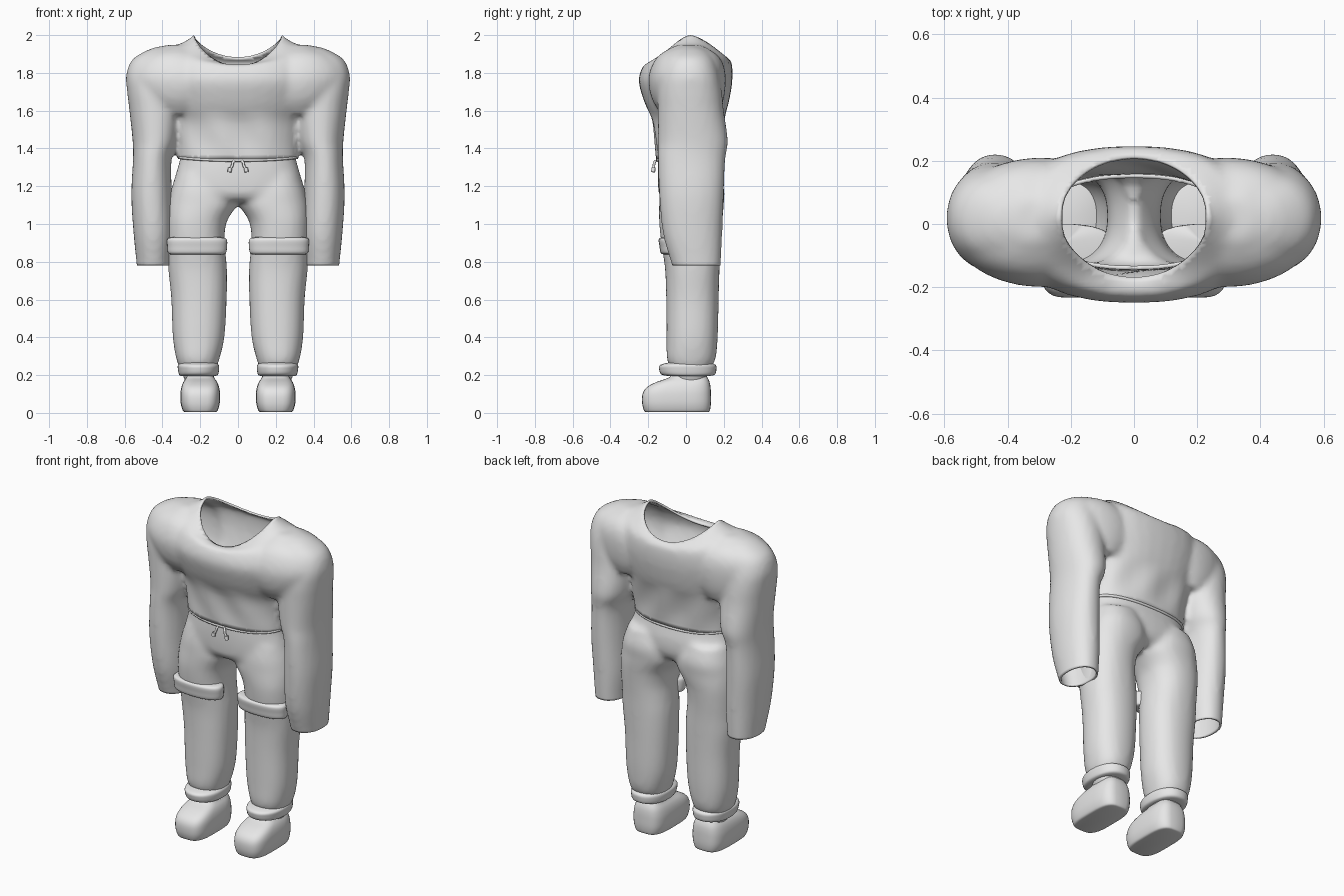
import bpy, bmesh, math
from mathutils import Vector

cube = bpy.data.objects.get("Cube")
if cube:
    bpy.data.objects.remove(cube, do_unlink=True)

cloth = bpy.data.materials.new("light grey cloth")
cloth.use_nodes = True
GREY = (0.8, 0.8, 0.8, 1)
cloth.diffuse_color = GREY
cloth.node_tree.nodes["Principled BSDF"].inputs["Base Color"].default_value = GREY

SEG = 36


def spline(rows, steps=4):
    """Catmull-Rom interpolation between cross-section rows."""
    out = []
    for i in range(len(rows) - 1):
        a, b = rows[max(i - 1, 0)], rows[i]
        c, d = rows[i + 1], rows[min(i + 2, len(rows) - 1)]
        for k in range(steps):
            t = k / steps
            out.append([0.5 * (2 * q + (r - p) * t + (2 * p - 5 * q + 4 * r - s) * t * t
                               + (3 * q - p - 3 * r + s) * t ** 3)
                        for p, q, r, s in zip(a, b, c, d)])
    return out + [list(rows[-1])]


def sag_at(sag, sn):
    return sag * abs(sn) ** 1.5 * (1 if sn < 0 else 0.72)


def loft(bm, rows, side=1, power=2.3, dip=0.0):
    """Rows are (z, x0, x1, y_front, y_back, sag), bottom to top."""
    rows = spline([tuple(r) + (0,) * (6 - len(r)) for r in rows])
    rings = []
    for z, x0, x1, yf, yb, sag in rows:
        ring = []
        for i in range(SEG):
            a = math.tau * i / SEG
            c, s = math.cos(a), math.sin(a)
            ex = math.copysign(abs(c) ** (2 / power), c)
            ey = math.copysign(abs(s) ** (2 / power), s)
            ring.append(bm.verts.new((side * (x0 + x1) / 2 + ex * (x1 - x0) / 2,
                                      (yf + yb) / 2 + ey * (yb - yf) / 2,
                                      z - sag_at(sag, s))))
        rings.append(ring)
    for lo, hi in zip(rings, rings[1:]):
        for i in range(SEG):
            j = (i + 1) % SEG
            bm.faces.new((lo[i], lo[j], hi[j], hi[i]))
    bm.faces.new(rings[0][::-1])
    top = rings[-1]
    mid = sum((v.co for v in top), Vector()) / SEG
    tip = bm.verts.new(mid - Vector((0, 0, dip)))
    for i in range(SEG):
        bm.faces.new((top[i], top[(i + 1) % SEG], tip))


def finish(bm, name, angle=45):
    mesh = bpy.data.meshes.new(name)
    bm.to_mesh(mesh)
    bm.free()
    mesh.materials.clear()
    mesh.materials.append(cloth)
    for p in mesh.polygons:
        p.use_smooth = True
    mesh.set_sharp_from_angle(angle=math.radians(angle))
    ob = bpy.data.objects.new(name, mesh)
    bpy.context.collection.objects.link(ob)
    return ob


def fuse(bm, name):
    """Merge overlapping solids into one smooth skin and return it as a bmesh."""
    ob = finish(bm, name)
    rem = ob.modifiers.new("fuse", "REMESH")
    rem.mode = "VOXEL"
    rem.voxel_size = 0.016
    smooth = ob.modifiers.new("soften", "SMOOTH")
    smooth.factor = 0.5
    smooth.iterations = 6
    dg = bpy.context.evaluated_depsgraph_get()
    mesh = bpy.data.meshes.new_from_object(ob.evaluated_get(dg))
    out = bmesh.new()
    out.from_mesh(mesh)
    bpy.data.objects.remove(ob, do_unlink=True)
    bpy.data.meshes.remove(mesh)
    return out


def remove_faces(bm, rule):
    bmesh.ops.delete(bm, geom=[f for f in bm.faces if rule(f.calc_center_median())],
                     context="FACES")


def hollow(ob, thickness=0.012):
    mod = ob.modifiers.new("cloth thickness", "SOLIDIFY")
    mod.thickness = thickness
    mod.offset = -1


# Shirt: torso, shoulders and sleeves fused, then opened at neck, waist and cuffs
NECK_X, NECK_Y, NECK_C, NECK_Z, NECK_SAG = 0.235, 0.19, 0.022, 2.0, 0.162
HEM, CUFF = 1.345, 0.78
bm = bmesh.new()
torso = [(1.29, 0.31, -.155, .165, 0), (1.36, 0.315, -.16, .17, 0), (1.45, 0.32, -.165, .18, 0),
         (1.55, 0.335, -.18, .2, 0), (1.65, 0.37, -.222, .228, 0), (1.76, 0.40, -.251, .246, 0),
         (1.86, 0.39, -.228, .245, .025), (1.93, 0.35, -.205, .235, .075),
         (1.97, 0.28, -.187, .224, .125),
         (NECK_Z, NECK_X, NECK_C - NECK_Y, NECK_C + NECK_Y, NECK_SAG)]
loft(bm, [(z, -x, x, f, b, s) for z, x, f, b, s in torso], dip=0.15)
shoulder = [(1.58, .18, .44, -.13, .17), (1.66, .06, .54, -.18, .2), (1.76, 0, .587, -.2, .21),
            (1.84, .04, .567, -.18, .2), (1.9, .15, .50, -.135, .16), (1.948, .25, .38, -.05, .08)]
sleeve = [(0.73, .36, .532, -.06, .18), (0.80, .357, .538, -.08, .185), (0.95, .345, .553, -.122, .192),
          (1.15, .35, .565, -.142, .2), (1.34, .352, .556, -.148, .208), (1.44, .318, .558, -.148, .222),
          (1.6, .3, .575, -.15, .2), (1.7, .3, .587, -.15, .19), (1.79, .28, .592, -.14, .175),
          (1.87, .26, .56, -.115, .15), (1.92, .26, .48, -.08, .11), (1.94, .3, .42, -.03, .06)]
for side in (-1, 1):
    loft(bm, shoulder, side, 2)
    loft(bm, sleeve, side, 2.15)
bm = fuse(bm, "shirt")


def neck_radius(p):
    return math.hypot(p.x / NECK_X, (p.y - NECK_C) / NECK_Y)


remove_faces(bm, lambda p: (p.z > 1.65 and neck_radius(p) < 1.02)
             or p.z < (CUFF if abs(p.x) > 0.335 else HEM))
for v in bm.verts:
    if v.is_boundary:
        if v.co.z > 1.65:
            r = neck_radius(v.co)
            v.co.x /= r
            v.co.y = NECK_C + (v.co.y - NECK_C) / r
            v.co.z = NECK_Z - sag_at(NECK_SAG, (v.co.y - NECK_C) / NECK_Y)
        elif abs(v.co.z - HEM) < 0.03:
            v.co.z = HEM
        elif abs(v.co.z - CUFF) < 0.03:
            v.co.z = CUFF
    # gathered folds above the waist
    elif abs(v.co.x) < 0.3 and v.co.z < 1.6:
        fade = math.sin(math.pi * (v.co.z - HEM) / (1.6 - HEM))
        v.co.y += 0.006 * fade * math.sin(26 * v.co.x + 9 * v.co.z)
# relax the cloth beside the neckline
rim = [v for v in bm.verts if not v.is_boundary and v.co.z > 1.75 and neck_radius(v.co) < 1.3]
for _ in range(6):
    bmesh.ops.smooth_vert(bm, verts=rim, factor=0.5, use_axis_x=True, use_axis_y=True, use_axis_z=True)
hollow(finish(bm, "shirt", 70))

# Trousers: hips and two legs fused, open at the waist
bm = bmesh.new()
hips = [(1.42, .30, -.14, .15), (1.34, .308, -.147, .162), (1.27, .328, -.15, .178),
        (1.2, .345, -.148, .18), (1.15, .34, -.14, .165), (1.12, .31, -.11, .13)]
loft(bm, [(z, -x, x, f, b) for z, x, f, b in reversed(hips)])
leg = [(0.14, .14, .27, -.05, .10), (0.22, .12, .30, -.07, .12), (0.28, .10, .325, -.1, .155),
       (0.4, .072, .345, -.103, .168), (0.6, .06, .353, -.105, .173), (0.75, .058, .368, -.11, .177),
       (0.85, .066, .372, -.123, .18), (0.93, .072, .376, -.135, .185), (1.01, .06, .378, -.142, .192),
       (1.06, .032, .376, -.143, .197), (1.11, 0, .371, -.142, .2), (1.18, .01, .355, -.138, .203),
       (1.27, .04, .325, -.12, .175)]
for side in (-1, 1):
    loft(bm, leg, side)
bm = fuse(bm, "trousers")
remove_faces(bm, lambda p: p.z > 1.37)
hollow(finish(bm, "trousers", 70))

# Knee bands, rolled cuffs and shoes on each leg
band = [(.838, .08, .35, -.11, .0), (.846, .064, .37, -.133, .0), (.88, .058, .374, -.14, .0),
        (.92, .06, .374, -.144, .0), (.93, .09, .35, -.12, .0)]
cuff = [(.195, .12, .30, -.09, .12), (.203, .106, .312, -.13, .153), (.23, .1, .318, -.142, .161),
        (.253, .102, .318, -.138, .158), (.267, .12, .30, -.09, .13)]
shoe = [(.004, .12, .28, -.212, .115), (.012, .108, .292, -.222, .126), (.05, .097, .303, -.232, .132),
        (.1, .095, .305, -.23, .132), (.135, .1, .30, -.208, .13), (.162, .11, .29, -.16, .125),
        (.185, .125, .275, -.095, .115), (.205, .135, .265, -.07, .10)]
for side, label in ((-1, "right"), (1, "left")):
    for name, rows, power in (("knee_band", band, 2.3), ("rolled_cuff", cuff, 2.2), ("shoe", shoe, 3.4)):
        bm = bmesh.new()
        loft(bm, rows, side, power)
        finish(bm, f"{label}_{name}", 60)


# Waist cord and the two drawstring ends
def cord(name, points, radius, cyclic=False):
    curve = bpy.data.curves.new(name, "CURVE")
    curve.dimensions = "3D"
    curve.bevel_depth = radius
    curve.bevel_resolution = 2
    curve.use_fill_caps = True
    line = curve.splines.new("POLY")
    line.points.add(len(points) - 1)
    for p, co in zip(line.points, points):
        p.co = (*co, 1)
    line.use_cyclic_u = cyclic
    line.use_smooth = True
    curve.materials.append(cloth)
    ob = bpy.data.objects.new(name, curve)
    bpy.context.collection.objects.link(ob)


loop = []
for i in range(48):
    a = math.tau * i / 48
    c, s = math.cos(a), math.sin(a)
    loop.append((0.309 * math.copysign(abs(c) ** 0.87, c), 0.005 + 0.158 * math.copysign(abs(s) ** 0.87, s),
                 1.337 + 0.015 * c * c))
cord("waist_cord", loop, 0.008, True)
for side, label in ((-1, "right"), (1, "left")):
    cord(f"{label}_drawstring", [(side * .02, -.16, 1.335), (side * .028, -.168, 1.325),
                                 (side * .03, -.17, 1.31), (side * .042, -.172, 1.29)], 0.007)
    cord(f"{label}_drawstring_tip", [(side * .042, -.172, 1.298), (side * .045, -.174, 1.275)], 0.011)
